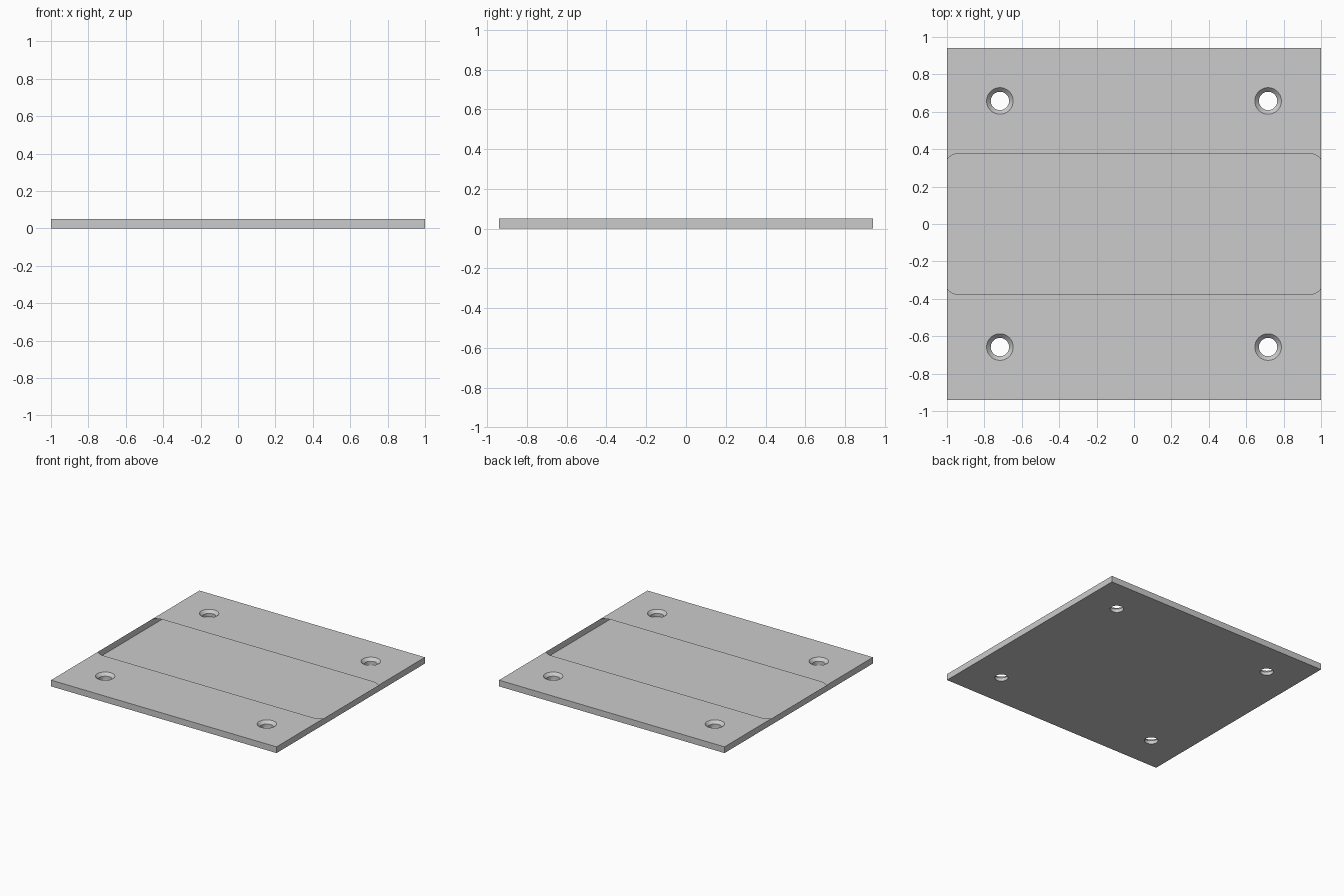
import bpy, bmesh, math

if "Cube" in bpy.data.objects:
    bpy.data.objects.remove(bpy.data.objects["Cube"])

X, Y, H = 1.0, 0.94, 0.05            # half sizes and thickness of the plate
HOLE_X, HOLE_Y = 0.717, 0.658        # hole centres
R_TOP, R_LOW, Z_CONE = 0.071, 0.049, 0.027
SLOT_Y, ARC_X, ARC_R = 0.377, 0.935, 0.08   # window edge and its rounded ends
SEG = 48

bm = bmesh.new()


def loop(points):
    verts = [bm.verts.new(p) for p in points]
    edges = [bm.edges.new((a, b)) for a, b in zip(verts, verts[1:] + verts[:1])]
    return verts, edges


def circle(cx, cy, r, z):
    return [(cx + r * math.cos(2 * math.pi * i / SEG),
             cy + r * math.sin(2 * math.pi * i / SEG), z) for i in range(SEG)]


def fill(edges):
    bmesh.ops.triangle_fill(bm, edges=edges, use_beauty=True,
                            use_dissolve=False, normal=(0, 0, 1))


# Countersunk holes: cone above a straight bore
top_edges = {1: [], -1: []}
bottom_edges = []
for sy in (1, -1):
    for sx in (1, -1):
        rings = [loop(circle(sx * HOLE_X, sy * HOLE_Y, r, z))
                 for r, z in ((R_LOW, 0), (R_LOW, Z_CONE), (R_TOP, H))]
        for (a, _), (b, _) in zip(rings, rings[1:]):
            for i in range(SEG):
                j = (i + 1) % SEG
                bm.faces.new((a[i], a[j], b[j], b[i]))
        bottom_edges += rings[0][1]
        top_edges[sy] += rings[2][1]

# Rounded end of the open window, from its straight edge out to the plate side
max_angle = math.asin((X - ARC_X) / ARC_R)
arc = [(ARC_X + ARC_R * math.sin(max_angle * i / 8),
        SLOT_Y - ARC_R + ARC_R * math.cos(max_angle * i / 8)) for i in range(9)]
end_y = arc[-1][1]

# Two top strips, with the open window between them
for s in (1, -1):
    outline = [(X, Y), (-X, Y)] + [(-x, y) for x, y in reversed(arc)] + arc
    _, edges = loop([(x, s * y, H) for x, y in outline])
    fill(edges + top_edges[s])

# Bottom sheet
_, edges = loop([(-X, -Y, 0), (X, -Y, 0), (X, Y, 0), (-X, Y, 0)])
fill(edges + bottom_edges)

# Full height sides
for s in (1, -1):
    bm.faces.new(loop([(s * X, y, z) for y, z in (
        (-Y, 0), (Y, 0), (Y, H), (end_y, H), (-end_y, H), (-Y, H))])[0])
    bm.faces.new(loop([(-X, s * Y, 0), (X, s * Y, 0), (X, s * Y, H), (-X, s * Y, H)])[0])

# Weld the sheets and point the normals outwards
bmesh.ops.remove_doubles(bm, verts=bm.verts[:], dist=1e-5)
bmesh.ops.recalc_face_normals(bm, faces=bm.faces[:])
if any(f.normal.z > 0.9 and f.calc_center_median().z < 0.001 for f in bm.faces):
    bmesh.ops.reverse_faces(bm, faces=bm.faces[:])

mesh = bpy.data.meshes.new("mounting_plate")
bm.to_mesh(mesh)
bm.free()
plate = bpy.data.objects.new("mounting_plate", mesh)
bpy.context.collection.objects.link(plate)
bpy.context.view_layer.objects.active = plate
plate.select_set(True)
bpy.ops.object.shade_smooth_by_angle(angle=math.radians(30))
